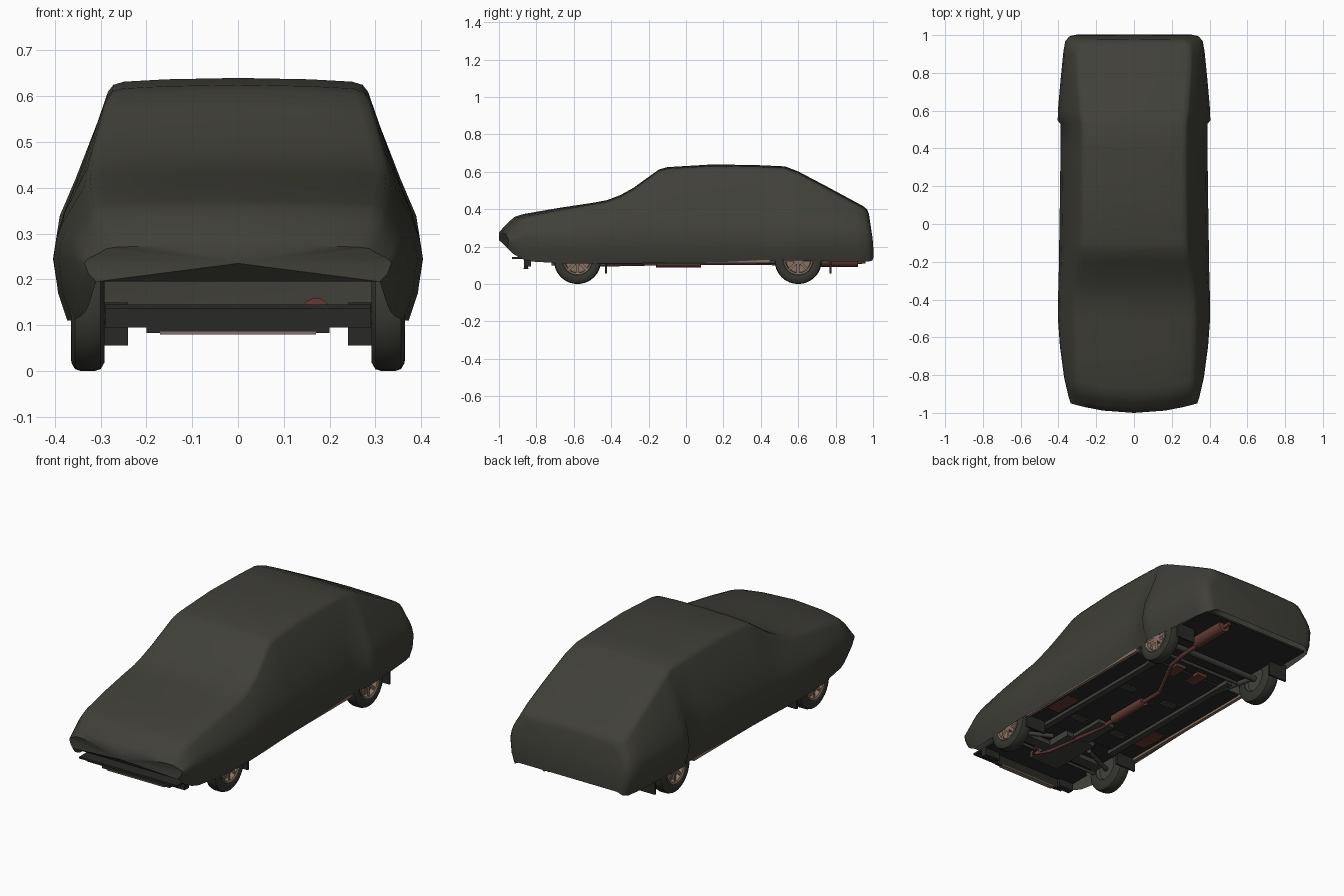
import bpy, bmesh, math
from mathutils import Vector

if "Cube" in bpy.data.objects:
    bpy.data.objects.remove(bpy.data.objects["Cube"])


def mat(name, r, g, b):
    m = bpy.data.materials.new(name)
    m.diffuse_color = (r, g, b, 1)
    m.use_nodes = True
    m.node_tree.nodes["Principled BSDF"].inputs["Base Color"].default_value = m.diffuse_color
    return m


FABRIC = mat("cover fabric", .052, .051, .041)
RUBBER = mat("tyre rubber", .036, .036, .03)
ALLOY = mat("rim bronze", .24, .165, .125)
UNDER = mat("underbody", .022, .023, .02)
STEEL = mat("chassis steel", .05, .053, .046)
RUST = mat("exhaust rust", .13, .045, .037)


def make(name, bm, material, smooth=35):
    me = bpy.data.meshes.new(name)
    bmesh.ops.recalc_face_normals(bm, faces=bm.faces)
    bm.to_mesh(me)
    bm.free()
    ob = bpy.data.objects.new(name, me)
    bpy.context.collection.objects.link(ob)
    me.materials.append(material)
    if smooth:
        bpy.ops.object.select_all(action='DESELECT')
        ob.select_set(True)
        bpy.context.view_layer.objects.active = ob
        bpy.ops.object.shade_smooth_by_angle(angle=math.radians(smooth))
    return ob


def box(name, lo, hi, material):
    bm = bmesh.new()
    bmesh.ops.create_cube(bm, size=1)
    for v in bm.verts:
        v.co = [(a + b) / 2 + c * (b - a) for a, b, c in zip(lo, hi, v.co)]
    return make(name, bm, material, 0)


def tube(name, pts, r, material, sides=10):
    """Round pipe swept along straight segments with mitred joints."""
    pts = [Vector(p) for p in pts]
    bm = bmesh.new()
    rings = []
    for i, p in enumerate(pts):
        d = (pts[min(i + 1, len(pts) - 1)] - pts[max(i - 1, 0)]).normalized()
        u = d.cross(Vector((0, 0, 1))).normalized()
        w = u.cross(d)
        rings.append([bm.verts.new(p + r * (u * math.cos(t) + w * math.sin(t)))
                      for t in [2 * math.pi * k / sides for k in range(sides)]])
    for a, b in zip(rings, rings[1:]):
        for k in range(sides):
            bm.faces.new((a[k], a[k - 1], b[k - 1], b[k]))
    bm.faces.new(rings[0])
    bm.faces.new(rings[-1])
    return make(name, bm, material, 50)


def lathe(name, profile, centre, side, material, seg=32):
    """Revolve (offset, radius) profile around the axle direction."""
    bm = bmesh.new()
    rings = []
    for o, r in profile:
        rings.append([bm.verts.new((centre[0] + side * o, centre[1] + r * math.cos(t),
                                    centre[2] + r * math.sin(t)))
                      for t in [2 * math.pi * k / seg for k in range(seg)]])
    for a, b in zip(rings, rings[1:]):
        for k in range(seg):
            bm.faces.new((a[k], a[k - 1], b[k - 1], b[k]))
    bmesh.ops.remove_doubles(bm, verts=bm.verts, dist=1e-5)
    return make(name, bm, material, 40)


# Cover stations: y, bottom z, top z, belt half width, shoulder half width
STATIONS = [
    (-1.0, .195, .275, .335, .30), (-.975, .165, .305, .345, .31),
    (-.945, .145, .335, .352, .318), (-.915, .13, .36, .36, .322),
    (-.87, .12, .374, .37, .326), (-.68, .11, .407, .392, .332),
    (-.5, .11, .434, .403, .335), (-.42, .11, .449, .403, .333),
    (-.35, .11, .476, .401, .328), (-.28, .11, .515, .399, .318),
    (-.2, .112, .573, .397, .302), (-.145, .113, .612, .396, .292),
    (-.1, .114, .625, .396, .287), (.15, .117, .64, .392, .284),
    (.4, .122, .635, .389, .284), (.53, .125, .629, .389, .284),
    (.548, .125, .622, .404, .288), (.6, .125, .602, .403, .294),
    (.75, .122, .523, .39, .305), (.9, .12, .442, .374, .312),
    (.945, .12, .418, .364, .308), (.965, .125, .4, .345, .292),
    (.972, .14, .375, .315, .262)]


def section(y, zb, zt, w, ws):
    h = zt - zb
    belt = min(.245, zb + .5 * h)
    drop = min(.03, .2 * h)
    zs = zt - drop
    up = belt + .5 * (zs - belt)
    wu = w + (ws - w) * (.42 if zt > .5 else .3)
    half = [(.925 * w, zb), (.975 * w, zb + .45 * (belt - zb)), (w, belt),
            (w + .3 * (wu - w), belt + .27 * (zs - belt)), (wu, up), (ws, zs),
            (ws - .012, zt - .5 * drop), (ws - .035, zt - .27 * drop),
            (.55 * ws, zt - .1 * drop), (0, zt)]
    full = half + [(-x, z) for x, z in half[-2::-1]]
    out = []
    for x, z in full:
        nose = max(0, min(1, (-y - .5) / .4))       # bowed front end
        tail = max(0, min(1, (y - .85) / .11))      # tail leans outward low down
        yy = y + nose * .45 * x * x
        yy += tail * .03 * max(0, min(1, (.415 - z) / .2))
        out.append((x, yy, z))
    return out


bm = bmesh.new()
rows = [[bm.verts.new(p) for p in section(*s)] for s in STATIONS]
for a, b in zip(rows, rows[1:]):
    for k in range(len(a) - 1):
        bm.faces.new((a[k], a[k + 1], b[k + 1], b[k]))
for row, c in ((rows[0], (0, -1.0, .235)), (rows[-1], (0, .998, .24))):
    mid = bm.verts.new(c)
    for k in range(len(row)):
        bm.faces.new((row[k - 1], row[k], mid))
cover = make("car_cover", bm, FABRIC, 50)

# Wheels: tyre, dished rim, hub and spokes
TYRE = [(-.036, .07), (-.036, .108), (-.028, .122), (-.015, .126), (.015, .126),
        (.028, .122), (.036, .108), (.037, .09), (.03, .078)]
RIM = [(.03, .08), (.034, .076), (.03, .068), (.008, .064), (.004, 0)]
for label, wy in (("front", -.58), ("rear", .6)):
    for side, sn in ((1, "right"), (-1, "left")):
        c = (side * .328, wy, .126)
        lathe(f"{label}_{sn}_tyre", TYRE, c, side, RUBBER)
        lathe(f"{label}_{sn}_rim", RIM, c, side, ALLOY)
        lathe(f"{label}_{sn}_hub", [(.004, .026), (.026, .024), (.029, 0)], c, side, ALLOY, 16)
        lathe(f"{label}_{sn}_brake", [(-.034, .07), (-.02, .06), (-.02, 0)], c, side, STEEL, 20)
        sp = bmesh.new()
        for i in range(8):
            t = math.pi * i / 4
            d, n = Vector((0, math.cos(t), math.sin(t))), Vector((0, -math.sin(t), math.cos(t)))
            o = Vector(c)
            q = [sp.verts.new(o + Vector((side * off, 0, 0)) + d * r + n * s * .008)
                 for r, off in ((.02, .026), (.07, .026)) for s in (-1, 1)]
            sp.faces.new((q[0], q[1], q[3], q[2]))
        make(f"{label}_{sn}_spokes", sp, ALLOY, 0)

# Underbody: floor, ribs, sills, arches
box("floor_pan", (-.27, -.8, .135), (.27, .9, .145), UNDER)
box("cabin_floor", (-.36, -.42, .125), (.36, .42, .135), UNDER)
box("front_tray", (-.29, -.93, .135), (.29, -.72, .145), UNDER)
box("rear_tray", (-.33, .76, .135), (.33, .96, .145), UNDER)
box("engine_sump", (-.09, -.72, .1), (.09, -.42, .135), STEEL)
box("gearbox", (-.05, -.42, .105), (.05, -.22, .125), STEEL)
box("front_crossmember", (-.26, -.62, .105), (.26, -.56, .13), STEEL)
box("front_lip", (-.2, -.865, .083), (.2, -.845, .135), UNDER)
box("front_lip_trim", (-.17, -.868, .08), (.17, -.842, .086), ALLOY)
for s in (1, -1):
    n = "right" if s > 0 else "left"

    def sided(name, x0, x1, y0, y1, z0, z1, m):
        box(f"{n}_{name}", (min(s * x0, s * x1), y0, z0), (max(s * x0, s * x1), y1, z1), m)

    sided("lip_end", .2, .29, -.865, -.83, .095, .14, UNDER)
    sided("sill", .345, .362, -.42, .45, .112, .128, ALLOY)
    sided("frame_rail", .2, .235, -.45, .5, .108, .13, STEEL)
    sided("floor_rib_front", .09, .17, -.3, -.26, .118, .126, STEEL)
    sided("floor_rib_rear", .09, .17, .1, .14, .118, .126, STEEL)
    sided("floor_patch", .25, .32, -.3, -.14, .119, .126, RUST)
    sided("rear_floor_patch", .04, .1, .36, .46, .119, .136, RUST)
    sided("front_mud_flap", .24, .36, -.432, -.422, .056, .15, UNDER)
    sided("rear_mud_flap", .25, .36, .768, .778, .056, .15, UNDER)
    tube(f"{n}_front_arm", [(s * .12, -.5, .12), (s * .3, -.58, .115)], .012, STEEL)
    tube(f"{n}_rear_arm", [(s * .22, .36, .12), (s * .28, .6, .12)], .014, STEEL)
tube("rear_axle", [(-.3, .6, .126), (.3, .6, .126)], .016, STEEL)
tube("rear_torsion_bar", [(-.25, .52, .118), (.25, .52, .118)], .009, STEEL)
tube("steering_rack", [(-.29, -.66, .12), (.29, -.66, .12)], .008, STEEL)

# Exhaust
tube("exhaust_pipe", [(.14, -.6, .115), (.1, -.68, .105), (.06, -.6, .1), (0, -.25, .108),
                      (0, .2, .112), (.13, .45, .112), (.165, .58, .1), (.17, .96, .12)], .011, RUST)
tube("centre_silencer", [(0, -.16, .113), (0, -.14, .113), (0, .06, .113), (0, .08, .113)], .024, RUST, 14)
tube("rear_silencer", [(.17, .7, .125), (.17, .92, .125)], .034, RUST, 14)
